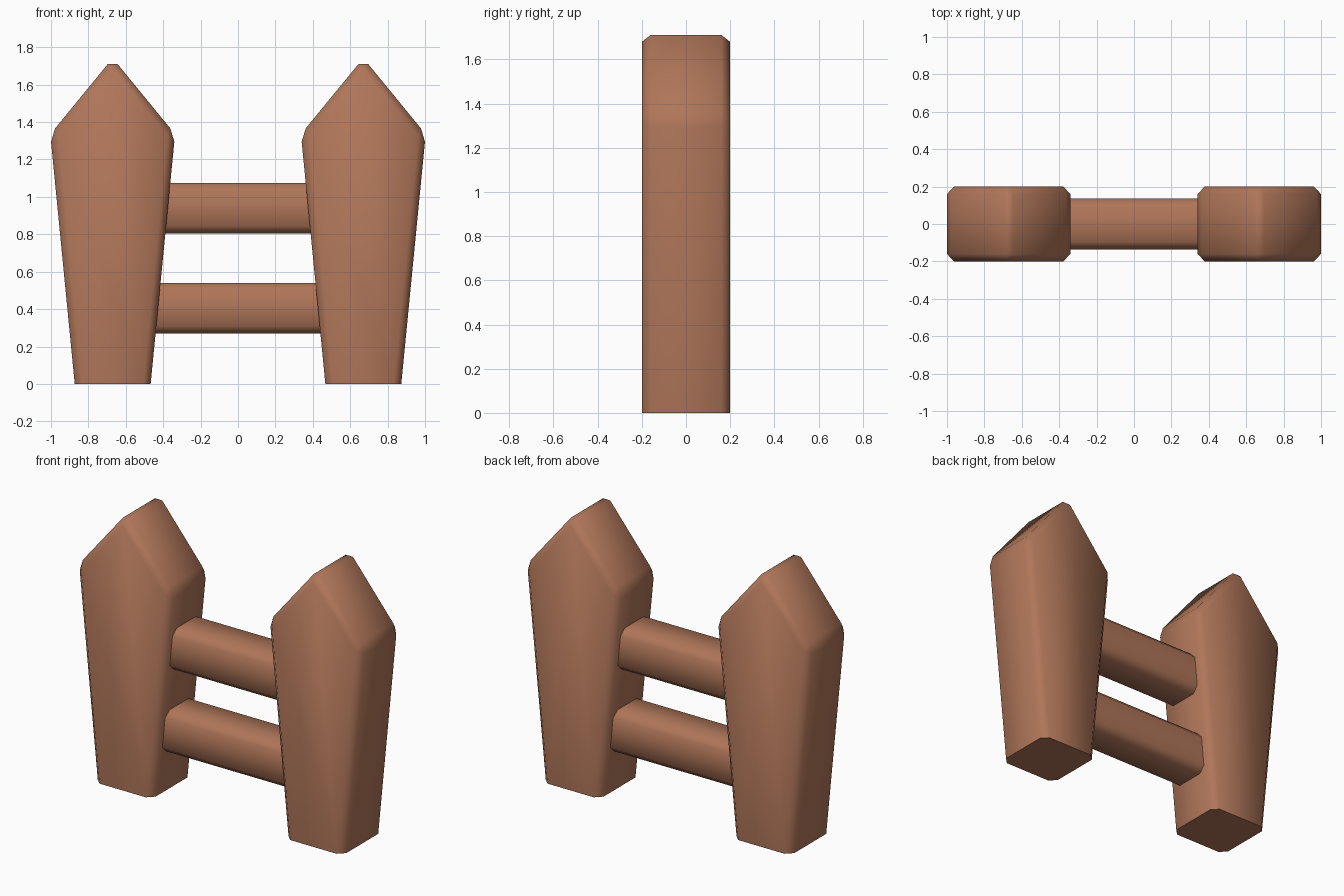
import bpy, bmesh

if "Cube" in bpy.data.objects:
    bpy.data.objects.remove(bpy.data.objects["Cube"])

wood = bpy.data.materials.new("brown wood")
wood.diffuse_color = (0.43, 0.18, 0.10, 1)
wood.use_nodes = True
wood.node_tree.nodes["Principled BSDF"].inputs["Base Color"].default_value = wood.diffuse_color


def finish(bm, name):
    bmesh.ops.recalc_face_normals(bm, faces=bm.faces)
    mesh = bpy.data.meshes.new(name)
    bm.to_mesh(mesh)
    bm.free()
    mesh.materials.append(wood)
    obj = bpy.data.objects.new(name, mesh)
    bpy.context.collection.objects.link(obj)
    bpy.ops.object.select_all(action='DESELECT')
    obj.select_set(True)
    bpy.context.view_layer.objects.active = obj
    bpy.ops.object.shade_smooth_by_angle(angle=1.1)
    return obj


def chamfered_prism(name, front, back, keep_sharp):
    """Join two matching outlines and chamfer every edge not kept sharp."""
    bm = bmesh.new()
    a = [bm.verts.new(p) for p in front]
    b = [bm.verts.new(p) for p in back]
    bm.faces.new(a)
    bm.faces.new(b[::-1])
    n = len(a)
    for i in range(n):
        j = (i + 1) % n
        bm.faces.new((a[i], a[j], b[j], b[i]))
    edges = [e for e in bm.edges if not keep_sharp(e)]
    bmesh.ops.bevel(bm, geom=edges, offset=0.04, offset_type='OFFSET',
                    segments=1, profile=0.5, affect='EDGES', clamp_overlap=True)
    return finish(bm, name)


# Tapered pointed posts, flat on the ground
outline = [(-0.203, 0), (0.203, 0), (0.3335, 1.335), (0, 1.742), (-0.3335, 1.335)]
for side, cx in (("left", -0.67), ("right", 0.67)):
    chamfered_prism(side + "_post",
                    [(cx + x, -0.2, z) for x, z in outline],
                    [(cx + x, 0.2, z) for x, z in outline],
                    lambda e: all(v.co.z < 0.001 for v in e.verts))

# Chamfered rails running into both posts
square = [(-0.135, -0.135), (0.135, -0.135), (0.135, 0.135), (-0.135, 0.135)]
for name, cz in (("lower_rail", 0.405), ("upper_rail", 0.94)):
    chamfered_prism(name,
                    [(-0.55, y, cz + z) for y, z in square],
                    [(0.55, y, cz + z) for y, z in square],
                    lambda e: e.verts[0].co.x * e.verts[1].co.x > 0)
